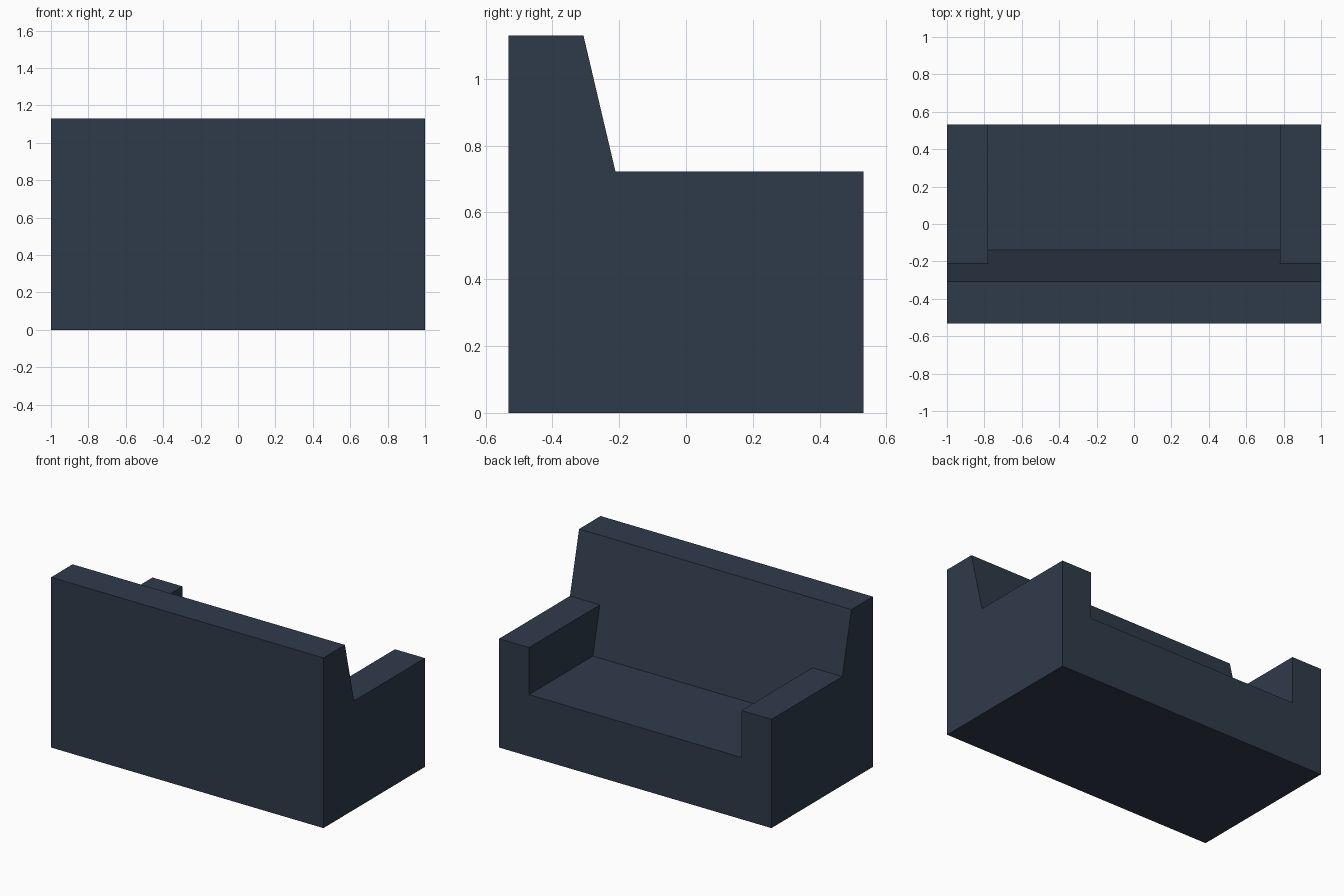
import bpy, bmesh

if "Cube" in bpy.data.objects:
    bpy.data.objects.remove(bpy.data.objects["Cube"])

# Main sizes
W, IN = 1.0, 0.78              # half width outside / between the arms
D = 0.532                      # half depth
TOP, ARM, SEAT = 1.13, 0.722, 0.41


def rest_y(z):
    """Depth of the sloping backrest surface at height z."""
    return -0.307 + (TOP - z) * 0.235


mat = bpy.data.materials.new("dark slate blue fabric")
mat.diffuse_color = (0.028, 0.043, 0.068, 1)
mat.use_nodes = True
mat.node_tree.nodes["Principled BSDF"].inputs["Base Color"].default_value = mat.diffuse_color

bm = bmesh.new()


def face(*pts):
    bm.faces.new([bm.verts.new(p) for p in pts])


def sheet(w, a, b):
    """Full rectangle across x = -w..w between two (y, z) points."""
    face((-w, *a), (w, *a), (w, *b), (-w, *b))


def notched(low, seat, arm, high=None):
    """Concave outline across the width, stepping in where the arms meet it.
    Without a high row the arms stand on the low row (the front panel)."""
    step = [(-W, *arm), (-IN, *arm), (-IN, *seat), (IN, *seat), (IN, *arm), (W, *arm)]
    end = low if high is None else high
    face(*step, (W, *end), (-W, *end))


arm_back, seat_back = (rest_y(ARM), ARM), (rest_y(SEAT), SEAT)
arm_front, seat_front = (D, ARM), (D, SEAT)
rest_top, rear_top = (rest_y(TOP), TOP), (-D, TOP)
rear_low, front_low = (-D, 0), (D, 0)

# Underside, rear panel, top of the backrest and seat
sheet(W, rear_low, front_low)
sheet(W, rear_low, rear_top)
sheet(W, rear_top, rest_top)
sheet(IN, seat_back, seat_front)

# Front panel and sloping backrest
notched(front_low, seat_front, arm_front)
notched(None, seat_back, arm_back, rest_top)

# Arms: outer side, inner wall and flat top, mirrored left and right
for s in (-1, 1):
    face(*[(s * W, *p) for p in (rear_low, front_low, arm_front, arm_back, rest_top, rear_top)])
    face(*[(s * IN, *p) for p in (seat_back, seat_front, arm_front, arm_back)])
    face((s * W, *arm_back), (s * IN, *arm_back), (s * IN, *arm_front), (s * W, *arm_front))

# Weld into one closed solid
bmesh.ops.remove_doubles(bm, verts=bm.verts, dist=1e-4)
bmesh.ops.recalc_face_normals(bm, faces=bm.faces)
mesh = bpy.data.meshes.new("sofa_body")
bm.to_mesh(mesh)
bm.free()
mesh.materials.append(mat)
bpy.context.collection.objects.link(bpy.data.objects.new("sofa_body", mesh))
